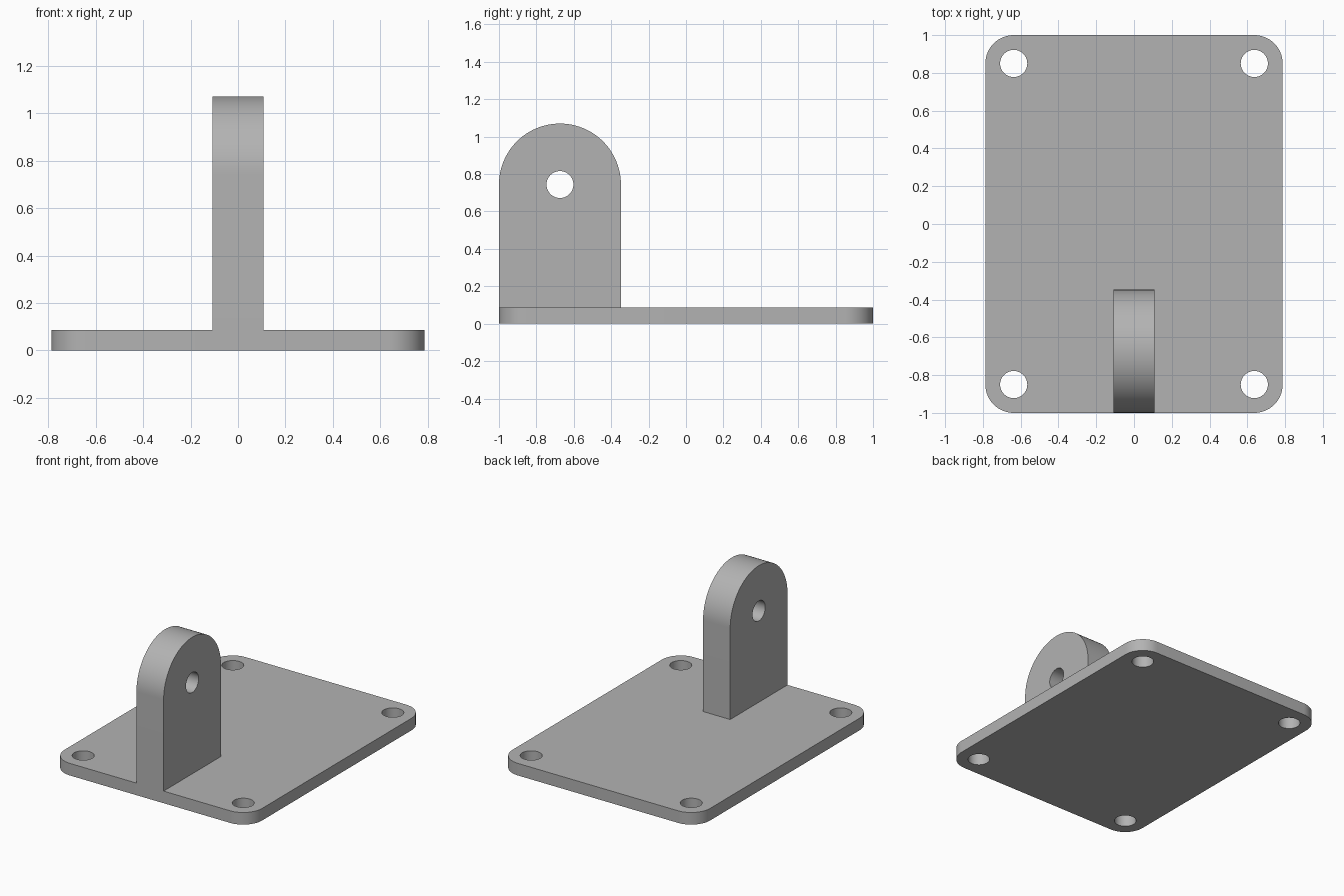
import bpy
import bmesh
from math import cos, sin, pi
from mathutils import Matrix, Vector

WIDTH, LENGTH, THICK = 0.787, 1.0, 0.087   # half width, half length, plate thickness
CORNER, BOLT = 0.15, 0.072                 # corner radius, hole radius
LUG_HALF, LUG_R = 0.108, 0.326             # lug half thickness, arch radius
LUG_Y, LUG_Z = LUG_R - LENGTH, 0.744       # arch centre

cube = bpy.data.objects.get("Cube")
if cube:
    bpy.data.objects.remove(cube)

grey = bpy.data.materials.new("plain grey")
grey.use_nodes = True
colour = (0.45, 0.45, 0.45, 1)
grey.diffuse_color = colour
grey.node_tree.nodes["Principled BSDF"].inputs["Base Color"].default_value = colour


def arc(cx, cy, r, start, sweep, steps):
    return [(cx + r * cos(start + sweep * i / steps),
             cy + r * sin(start + sweep * i / steps)) for i in range(steps + 1)]


def prism(name, outline, low, high, matrix=Matrix()):
    """Extrude a flat outline from low to high, then place it with the matrix."""
    bm = bmesh.new()
    face = bm.faces.new([bm.verts.new((u, v, low)) for u, v in outline])
    top = bmesh.ops.extrude_face_region(bm, geom=[face])["geom"]
    verts = [g for g in top if isinstance(g, bmesh.types.BMVert)]
    bmesh.ops.translate(bm, verts=verts, vec=Vector((0, 0, high - low)))
    bmesh.ops.recalc_face_normals(bm, faces=bm.faces)
    bm.transform(matrix)
    mesh = bpy.data.meshes.new(name)
    bm.to_mesh(mesh)
    bm.free()
    mesh.materials.append(grey)
    obj = bpy.data.objects.new(name, mesh)
    bpy.context.collection.objects.link(obj)
    return obj


def combine(target, tool, operation):
    """Apply a boolean and discard the tool."""
    bpy.context.view_layer.objects.active = target
    mod = target.modifiers.new(operation, 'BOOLEAN')
    mod.object, mod.operation, mod.solver = tool, operation, 'EXACT'
    bpy.ops.object.modifier_apply(modifier=mod.name)
    bpy.data.objects.remove(tool)


# Base plate with rounded corners
cx, cy = WIDTH - CORNER, LENGTH - CORNER
corners = [(cx, cy), (-cx, cy), (-cx, -cy), (cx, -cy)]
outline = []
for i, (x, y) in enumerate(corners):
    outline += arc(x, y, CORNER, i * pi / 2, pi / 2, 16)
bracket = prism("mounting_bracket", outline, 0, THICK)

# Upright lug with an arched top, its outline turned to lie in the y-z plane
upright = Matrix(((0, 0, 1, 0), (1, 0, 0, 0), (0, 1, 0, 0), (0, 0, 0, 1)))
profile = [(-LENGTH, 0), (LUG_Y + LUG_R, 0)] + arc(LUG_Y, LUG_Z, LUG_R, 0, pi, 48)
combine(bracket, prism("lug", profile, -LUG_HALF, LUG_HALF, upright), 'UNION')

# Pin hole through the lug, bolt holes at the corner centres
pin = arc(LUG_Y, LUG_Z, BOLT, 0, 2 * pi, 48)[:-1]
combine(bracket, prism("pin_cutter", pin, -1, 1, upright), 'DIFFERENCE')
for x, y in corners:
    hole = arc(x, y, BOLT, 0, 2 * pi, 48)[:-1]
    combine(bracket, prism("bolt_cutter", hole, -1, 1), 'DIFFERENCE')

# Smooth the curved walls, keep the rims sharp
bpy.ops.object.select_all(action='DESELECT')
bracket.select_set(True)
bpy.context.view_layer.objects.active = bracket
bpy.ops.object.shade_smooth_by_angle(angle=pi / 6)
